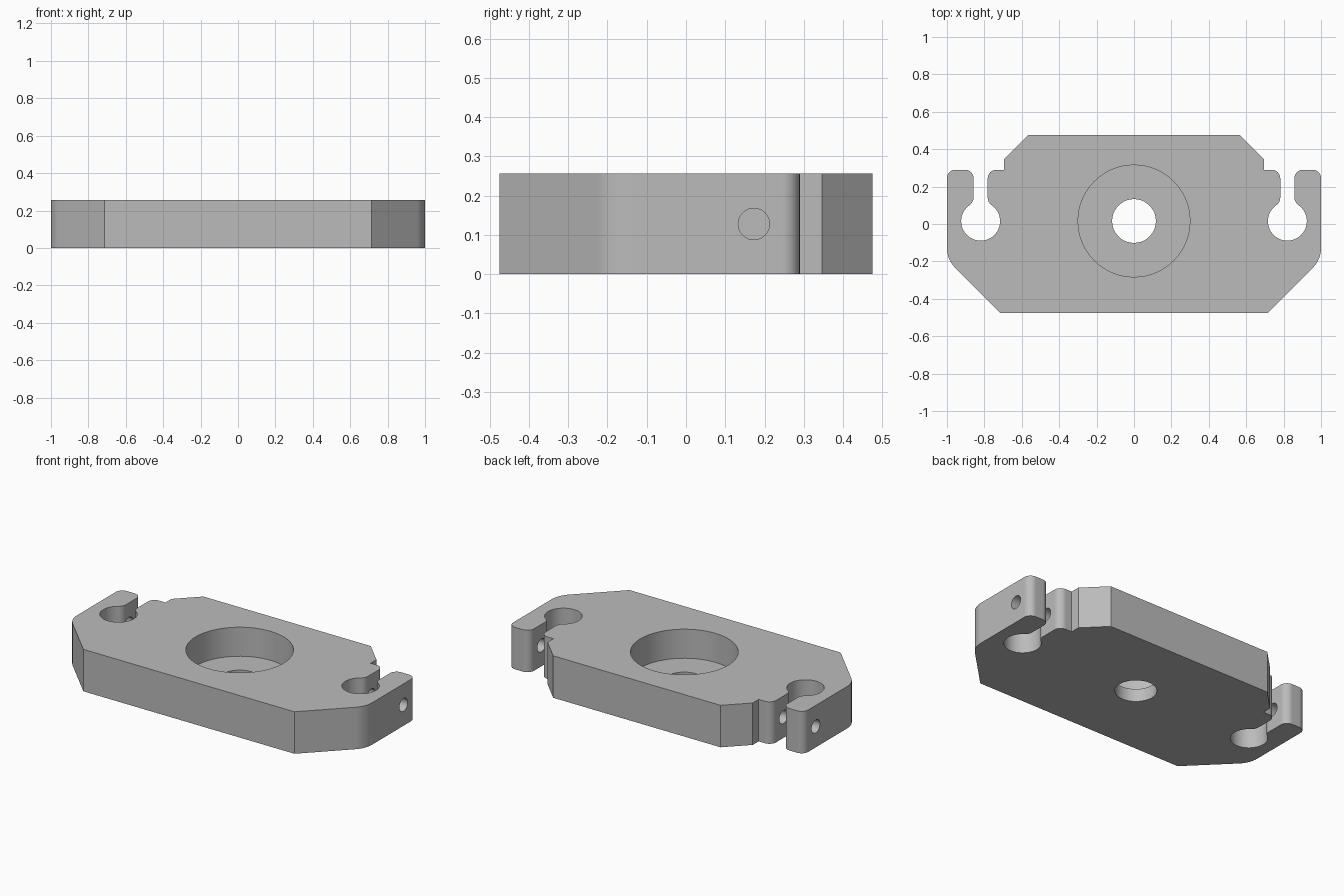
import bpy
import bmesh
from math import acos, cos, sin, pi, radians
from mathutils import Matrix, Vector

HEIGHT = 0.257
HALF_DEPTH = 0.475
BORE_Y = 0.016

if "Cube" in bpy.data.objects:
    bpy.data.objects.remove(bpy.data.objects["Cube"], do_unlink=True)

steel = bpy.data.materials.new("grey_metal")
steel.use_nodes = True
grey = (0.5, 0.5, 0.5, 1)
steel.diffuse_color = grey
steel.node_tree.nodes["Principled BSDF"].inputs["Base Color"].default_value = grey


def arc(cx, cy, r, start, end, steps):
    """Points along a circular arc."""
    angles = [start + (end - start) * i / steps for i in range(steps + 1)]
    return [(cx + r * cos(a), cy + r * sin(a)) for a in angles]


def make_object(name, bm):
    bmesh.ops.recalc_face_normals(bm, faces=bm.faces)
    mesh = bpy.data.meshes.new(name)
    bm.to_mesh(mesh)
    bm.free()
    mesh.materials.append(steel)
    obj = bpy.data.objects.new(name, mesh)
    bpy.context.collection.objects.link(obj)
    return obj


def cylinder(name, radius, start, end, segments):
    """Closed cylinder between two points."""
    a, b = Vector(start), Vector(end)
    turn = (b - a).to_track_quat("Z", "Y").to_matrix().to_4x4()
    bm = bmesh.new()
    bmesh.ops.create_cone(bm, cap_ends=True, segments=segments,
                          radius1=radius, radius2=radius, depth=(b - a).length,
                          matrix=Matrix.Translation((a + b) / 2) @ turn)
    obj = make_object(name, bm)
    obj.hide_render = True
    return obj


# Keyhole slot dimensions
slot_x, slot_y, slot_r, slot_half, blend_r = 0.82, 0.015, 0.104, 0.038, 0.05
blend_dx = slot_half + blend_r
b = acos(blend_dx / (slot_r + blend_r))
blend_y = slot_y + (slot_r + blend_r) * sin(b)
lip_top, lip_r = 0.29, 0.045
wall_out, wall_in = slot_x + slot_half, slot_x - slot_half

# Left half outline, from front chamfer round to back chamfer
corner_r = 0.145
corner_y = -0.19 + corner_r * (2 ** 0.5 - 1)
half = [(0.715, -HALF_DEPTH)]
half += arc(1 - corner_r, corner_y, corner_r, -pi / 4, 0, 8)
half += arc(1 - lip_r, lip_top - lip_r, lip_r, 0, pi / 2, 8)
half += arc(wall_out + lip_r, lip_top - lip_r, lip_r, pi / 2, pi, 8)
half += arc(slot_x + blend_dx, blend_y, blend_r, pi, pi + b, 8)
half += arc(slot_x, slot_y, slot_r, b, -pi - b, 40)[1:-1]
half += arc(slot_x - blend_dx, blend_y, blend_r, -b, 0, 8)
half += arc(wall_in - lip_r, lip_top - lip_r, lip_r, 0, pi / 2, 8)
half += [(0.695, lip_top), (0.695, 0.347), (0.567, HALF_DEPTH)]
outline = half + [(-x, y) for x, y in reversed(half)]

# Plate body
bm = bmesh.new()
base = bm.faces.new([bm.verts.new((x, y, 0)) for x, y in outline])
top = bmesh.ops.extrude_face_region(bm, geom=[base])["geom"]
bmesh.ops.translate(bm, vec=(0, 0, HEIGHT),
                    verts=[v for v in top if isinstance(v, bmesh.types.BMVert)])
plate = make_object("mounting_plate", bm)

# Counterbore, through hole and side pin holes
cutters = [
    cylinder("counterbore_cutter", 0.299, (0, BORE_Y, 0.079), (0, BORE_Y, 0.5), 64),
    cylinder("through_hole_cutter", 0.117, (0, BORE_Y, -0.1), (0, BORE_Y, 0.2), 48),
]
for side, name in ((1, "left"), (-1, "right")):
    cutters.append(cylinder(name + "_pin_hole_cutter", 0.04,
                            (side * 0.62, 0.173, 0.128),
                            (side * 1.1, 0.173, 0.128), 32))

bpy.ops.object.select_all(action="DESELECT")
bpy.context.view_layer.objects.active = plate
plate.select_set(True)
for cutter in cutters:
    cut = plate.modifiers.new(cutter.name, "BOOLEAN")
    cut.operation = "DIFFERENCE"
    cut.solver = "EXACT"
    cut.object = cutter
    bpy.ops.object.modifier_apply(modifier=cut.name)
    bpy.data.objects.remove(cutter, do_unlink=True)

# Smooth curved walls, crisp machined edges
bpy.ops.object.shade_smooth_by_angle(angle=radians(30))
weighted = plate.modifiers.new("even_shading", "WEIGHTED_NORMAL")
weighted.keep_sharp = True
